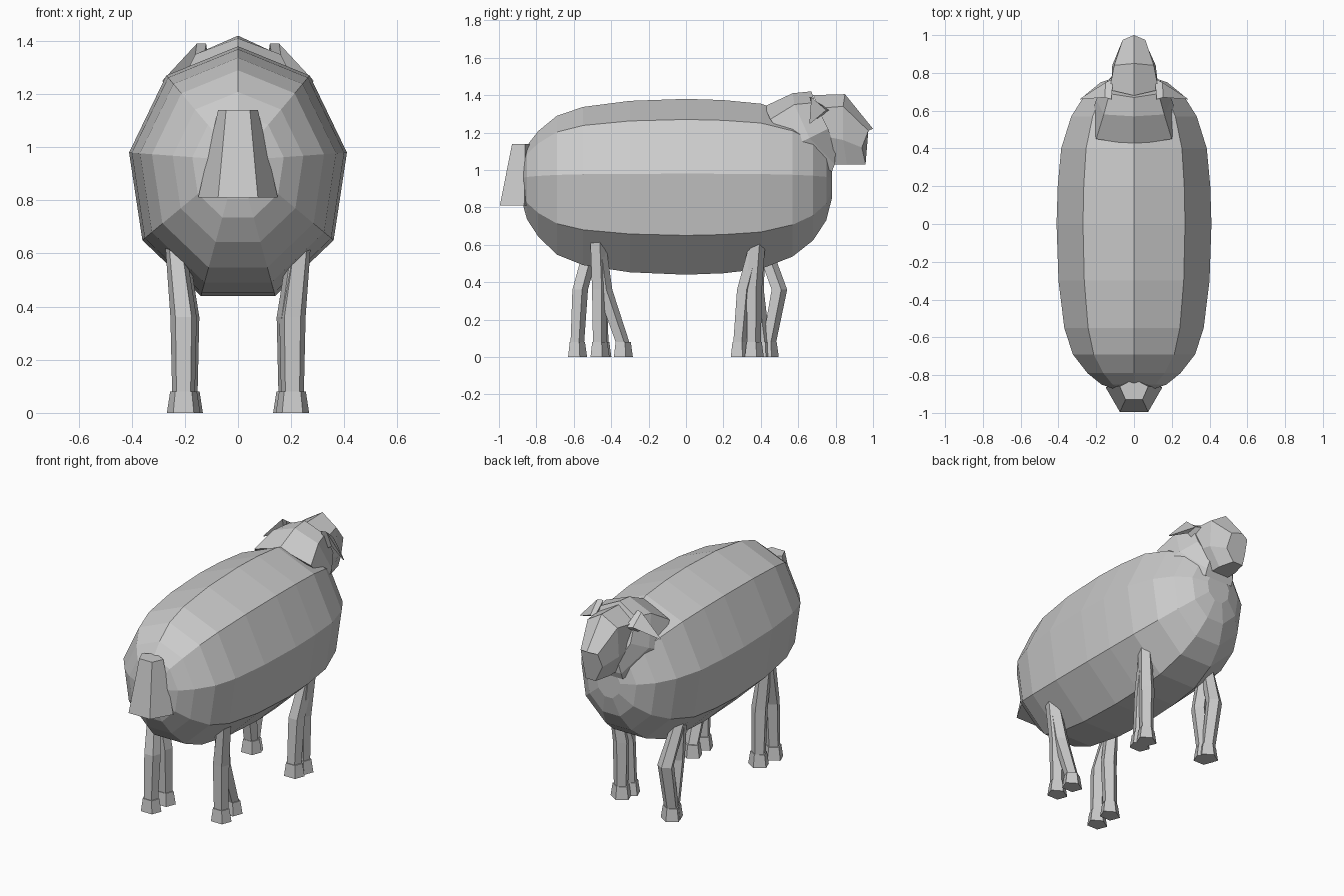
import bpy, bmesh, math

if "Cube" in bpy.data.objects:
    bpy.data.objects.remove(bpy.data.objects["Cube"])


def loft(name, rings):
    """Skin a list of equal-sized point rings and cap both ends."""
    bm = bmesh.new()
    vs = [[bm.verts.new(p) for p in r] for r in rings]
    n = len(rings[0])
    for a, b in zip(vs, vs[1:]):
        for i in range(n):
            j = (i + 1) % n
            bm.faces.new((a[i], a[j], b[j], b[i]))
    bm.faces.new(vs[0])
    bm.faces.new(vs[-1])
    bmesh.ops.recalc_face_normals(bm, faces=bm.faces)
    me = bpy.data.meshes.new(name)
    bm.to_mesh(me)
    bm.free()
    ob = bpy.data.objects.new(name, me)
    bpy.context.collection.objects.link(ob)
    return ob


def mirrored(half):
    """Close a half ring (x >= 0) across the middle plane."""
    return half + [(-x, y, z) for x, y, z in reversed(half) if x > 0]


def pentagon(x, y, z, rx, ry):
    return [(x + rx * math.sin(a), y + ry * math.cos(a), z)
            for a in (math.tau * k / 5 for k in range(5))]


# Woolly body: one nine-sided section scaled along y
section = [(0, 1.38), (.27, 1.27), (.41, .98), (.36, .65), (.14, .44)]
stations = [(-.87, .28), (-.85, .42), (-.79, .60), (-.69, .79), (-.55, .90),
            (-.3, .975), (0, 1), (.2, .985), (.4, .94), (.57, .81),
            (.68, .64), (.75, .43), (.78, .2)]
MID = .95
loft("body", [mirrored([(x * s, y, MID + (z - MID) * s) for x, z in section])
              for y, s in stations])

# Neck ruff: tilted rings leaning forward
loft("neck", [mirrored(h) for h in (
    [(0, .42, 1.34), (.20, .45, 1.27), (.23, .57, 1.13), (.10, .78, .99)],
    [(0, .57, 1.41), (.16, .58, 1.35), (.20, .66, 1.17), (.10, .795, 1.03)],
    [(0, .67, 1.42), (.13, .69, 1.36), (.14, .76, 1.22), (.08, .80, 1.10)])])

# Head: back of skull, brow, muzzle
loft("head", [mirrored(h) for h in (
    [(0, .68, 1.40), (.13, .71, 1.33), (.12, .74, 1.18), (.06, .78, 1.03)],
    [(0, .85, 1.405), (.105, .84, 1.34), (.115, .84, 1.16), (.06, .86, 1.03)],
    [(0, 1.0, 1.22), (.06, .975, 1.21), (.07, .94, 1.12), (.035, .96, 1.03)])])

# Ears: pointed three-sided wedges
for side, label in ((1, "right"), (-1, "left")):
    base = [(.12, .66, 1.39), (.11, .77, 1.32), (.14, .70, 1.27)]
    mid = [(.155, .67, 1.39), (.15, .75, 1.32), (.17, .70, 1.29)]
    tip = [(.285, .66, 1.25), (.283, .665, 1.248), (.28, .66, 1.247)]
    loft(label + "_ear", [[(side * x, y, z) for x, y, z in r]
                          for r in (base, mid, tip)])

# Tail: flaring stub
loft("tail", [mirrored(h) for h in (
    [(0, -.82, 1.14), (.075, -.86, 1.14), (.045, -.93, 1.14)],
    [(0, -.80, .81), (.15, -.865, .81), (.075, -.995, .81)])])

# Legs: (name, side, hip y, knee y, foot y, foot x)
legs = [
    ("right_tail_end_leg_outer", 1, -.475, -.465, -.465, .205),
    ("right_tail_end_leg_inner", 1, -.475, -.44, -.34, .195),
    ("left_tail_end_leg_outer", -1, -.50, -.57, -.585, .205),
    ("left_tail_end_leg_inner", -1, -.475, -.465, -.455, .195),
    ("right_head_end_leg_outer", 1, .38, .36, .36, .205),
    ("right_head_end_leg_inner", 1, .38, .31, .285, .195),
    ("left_head_end_leg_outer", -1, .40, .495, .44, .205),
    ("left_head_end_leg_inner", -1, .38, .37, .41, .195),
]
for name, side, hip, knee, foot, x in legs:
    loft(name, [pentagon(side * (x + .03), hip, .62, .04, .045),
                pentagon(side * x, knee, .36, .052, .046),
                pentagon(side * x, foot, .07, .045, .04)])
    loft(name + "_hoof", [pentagon(side * x, foot, .08, .053, .045),
                          pentagon(side * x, foot, 0, .066, .056)])
